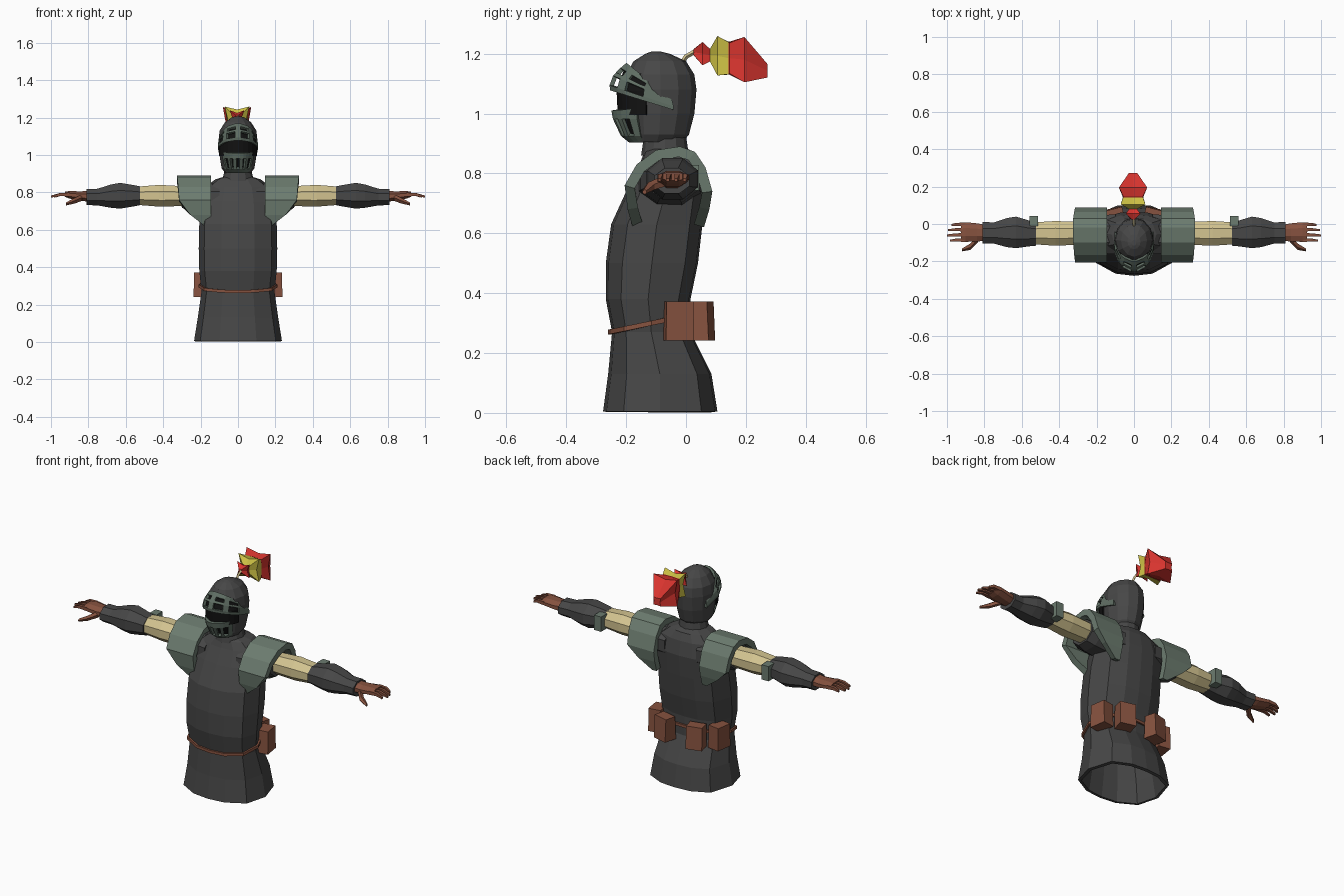
import bpy, bmesh, math
from mathutils import Matrix, Vector


def material(name, rgb):
    m = bpy.data.materials.new(name)
    m.diffuse_color = (*rgb, 1)
    return m


GREY = material("dark grey cloth", (0.062, 0.062, 0.062))
GREEN = material("green steel", (0.15, 0.20, 0.16))
VISOR = material("dark green steel", (0.115, 0.155, 0.125))
BROWN = material("brown leather", (0.24, 0.085, 0.05))
TAN = material("tan sleeve", (0.65, 0.55, 0.28))
RED = material("red feather", (0.70, 0.035, 0.028))
YELLOW = material("yellow feather", (0.62, 0.54, 0.06))
BLACK = material("black void", (0.006, 0.006, 0.006))


def finish(name, bm, mats, thick=0, offset=-1, recalc=True):
    if recalc:
        bmesh.ops.recalc_face_normals(bm, faces=bm.faces)
    me = bpy.data.meshes.new(name)
    bm.to_mesh(me)
    bm.free()
    for m in mats:
        me.materials.append(m)
    ob = bpy.data.objects.new(name, me)
    bpy.context.collection.objects.link(ob)
    if thick:
        mod = ob.modifiers.new("thickness", 'SOLIDIFY')
        mod.thickness, mod.offset = thick, offset
    return ob


def loft(name, rings, mats, caps=(True, True), seg_mats=None, thick=0):
    """Skin closed rings of points, with one optional material per segment."""
    bm = bmesh.new()
    vs = [[bm.verts.new(p) for p in r] for r in rings]
    n = len(rings[0])
    for i in range(len(vs) - 1):
        for j in range(n):
            k = (j + 1) % n
            f = bm.faces.new((vs[i][j], vs[i][k], vs[i + 1][k], vs[i + 1][j]))
            f.material_index = seg_mats[i] if seg_mats else 0
    if caps[0]:
        bm.faces.new(vs[0][::-1])
    if caps[1]:
        f = bm.faces.new(vs[-1])
        f.material_index = seg_mats[-1] if seg_mats else 0
    return finish(name, bm, mats, thick)


HALF = [(0, 0), (0.42, 0.03), (0.86, 0.18), (1, 0.5), (0.82, 0.86), (0.4, 0.98), (0, 1)]
SECTION = HALF + [(-x, t) for x, t in HALF[-2:0:-1]]


def body_ring(z, hw, y0, y1, rise=0):
    return [(x * hw, y0 + t * (y1 - y0), z + rise * t) for x, t in SECTION]


def oval(z, hw, y0, y1, n=12):
    c, r = (y0 + y1) / 2, (y1 - y0) / 2
    return [(hw * math.sin(math.tau * i / n), c - r * math.cos(math.tau * i / n), z)
            for i in range(n)]


def limb(name, s, rows, mat, n=8):
    """Loft along x; rows are (x, y, z, half depth, half height)."""
    a = [math.tau * (i + 0.5) / n for i in range(n)]
    loft(name, [[(s * x, y + hy * math.cos(t) * 1.05, z + hz * math.sin(t) * 1.05)
                 for t in a] for x, y, z, hy, hz in rows], [mat])


def box(name, loc, size, mat, turn=0, taper=1):
    bm = bmesh.new()
    bmesh.ops.create_cube(bm, size=1)
    for v in bm.verts:
        k = taper if v.co.z > 0 else 1
        v.co = Vector((v.co.x * size[0], v.co.y * size[1] * k, v.co.z * size[2]))
    bm.transform(Matrix.Translation(loc) @ Matrix.Rotation(turn, 4, 'Z'))
    return finish(name, bm, [mat])


def face_panel(name, rows, degs, mat, thick, holes=False):
    """Curved plate round the face; rows are (z, rx, ry, drop). Odd cells become windows."""
    bm = bmesh.new()
    vs = []
    for z, rx, ry, drop in rows:
        line = []
        for d in degs:
            t = math.radians(d)
            line.append(bm.verts.new((rx * math.sin(t), -0.1 - ry * math.cos(t),
                                      z - drop * (1 - math.cos(t)))))
        vs.append(line)
    for i in range(len(rows) - 1):
        for j in range(len(degs) - 1):
            if not (holes and i % 2 and j % 2):
                bm.faces.new((vs[i][j], vs[i][j + 1], vs[i + 1][j + 1], vs[i + 1][j]))
    return finish(name, bm, [mat], thick, recalc=False)


# Robe, open at the hem
loft("robe", [body_ring(*r) for r in [
    (0.005, 0.235, -0.277, 0.105), (0.13, 0.215, -0.26, 0.085), (0.27, 0.195, -0.247, 0.015),
    (0.38, 0.207, -0.268, 0.015), (0.50, 0.21, -0.268, 0.04), (0.63, 0.207, -0.25, 0.055),
    (0.75, 0.2, -0.195, 0.065), (0.83, 0.175, -0.155, 0.05), (0.87, 0.12, -0.14, 0.03),
    (0.885, 0.07, -0.13, 0.0)]], [GREY], (False, True), thick=0.018)

# Belt, tilted up toward the back
rows = [(0.262, 0.2), (0.262, 0.21), (0.278, 0.21), (0.278, 0.2), (0.262, 0.2)]
loft("belt", [body_ring(z, w, -0.05 - w, w - 0.18, 0.06) for z, w in rows], [BROWN], (False, False))

# Neck and helmet cowl
loft("neck", [oval(0.86, 0.085, -0.15, 0.01), oval(0.925, 0.07, -0.14, 0.0)], [GREY])
loft("helmet", [oval(*r) for r in [
    (0.905, 0.07, -0.185, -0.01), (0.93, 0.088, -0.19, 0.01), (1.0, 0.099, -0.2, 0.028),
    (1.08, 0.104, -0.205, 0.035), (1.13, 0.098, -0.2, 0.028), (1.175, 0.07, -0.175, 0.0),
    (1.2, 0.035, -0.135, -0.055), (1.207, 0.012, -0.115, -0.085)]], [GREY])

# Dark face opening, visor frame and mouth guard
face_panel("face_opening", [(0.995, 0.104, 0.128, 0), (1.075, 0.105, 0.132, 0),
                            (1.15, 0.088, 0.106, 0.03)],
           list(range(-75, 76, 15)), BLACK, 0.008)
face_panel("mouth_opening", [(0.915, 0.07, 0.092, 0), (0.998, 0.1, 0.128, 0)],
           list(range(-55, 56, 11)), BLACK, 0.008)
face_panel("visor", [(1.078, 0.112, 0.155, 0.048), (1.095, 0.112, 0.157, 0.052),
                     (1.127, 0.108, 0.145, 0.062), (1.138, 0.104, 0.135, 0.066),
                     (1.153, 0.099, 0.12, 0.072), (1.17, 0.093, 0.1, 0.08)],
           [-112, -74, -48, -34, -8, 8, 34, 48, 74, 112], VISOR, 0.015, True)
face_panel("mouth_guard", [(0.903, 0.06, 0.09, 0), (0.925, 0.078, 0.118, 0),
                           (0.982, 0.092, 0.145, 0), (1.01, 0.095, 0.15, -0.01)],
           [-64, -52, -38, -28, -18, -6, 6, 18, 28, 38, 52, 64], VISOR, 0.015, True)

# Plume on a thin stem
stem = [(-0.02, 1.16), (0.0, 1.19), (0.035, 1.21)]
loft("plume_stem", [[(0.007 * math.cos(t), y - 0.005 * math.sin(t), z + 0.006 * math.sin(t))
                     for t in (0, 1.57, 3.14, 4.71)] for y, z in stem], [TAN])


def star(y, z, tip, valley):
    return [((valley if i % 2 else tip) * math.cos(math.pi * (i + 1) / 4) - 0.005, y,
             z + (valley if i % 2 else tip) * math.sin(math.pi * (i + 1) / 4)) for i in range(8)]


loft("plume", [star(*r) for r in [
    (0.025, 1.205, 0.012, 0.01), (0.055, 1.2, 0.055, 0.025), (0.08, 1.195, 0.03, 0.02),
    (0.105, 1.193, 0.093, 0.05), (0.142, 1.185, 0.076, 0.055), (0.145, 1.185, 0.072, 0.055),
    (0.195, 1.18, 0.107, 0.062), (0.272, 1.143, 0.032, 0.02)]],
    [RED, YELLOW], seg_mats=[0, 0, 1, 1, 0, 0, 0])

# Pauldron arch: y, z, and x of the outer edge
ARCH = [(-0.175, 0.61, 0.165), (-0.195, 0.68, 0.255), (-0.205, 0.76, 0.315),
        (-0.165, 0.83, 0.32), (-0.1, 0.878, 0.325), (-0.02, 0.89, 0.325), (0.03, 0.872, 0.325),
        (0.065, 0.82, 0.32), (0.088, 0.74, 0.315), (0.078, 0.68, 0.255), (0.06, 0.62, 0.175)]

for s, side in ((1, "left"), (-1, "right")):
    bm = bmesh.new()
    inner = [bm.verts.new((s * 0.145, y, z)) for y, z, x in ARCH]
    outer = [bm.verts.new((s * x, y, z)) for y, z, x in ARCH]
    for i in range(len(ARCH) - 1):
        q = (inner[i], outer[i], outer[i + 1], inner[i + 1])
        bm.faces.new(q if s > 0 else q[::-1])
    finish(side + "_pauldron", bm, [GREEN], 0.035, recalc=False)

    # Sleeve, forearm guard and elbow plate
    limb(side + "_shoulder", s, [(0.1, -0.055, 0.77, 0.11, 0.085),
                                 (0.25, -0.055, 0.775, 0.1, 0.075),
                                 (0.3, -0.055, 0.78, 0.08, 0.065)], GREY)
    limb(side + "_upper_arm", s, [(0.28, -0.05, 0.78, 0.062, 0.054),
                                  (0.42, -0.05, 0.782, 0.068, 0.06),
                                  (0.54, -0.05, 0.782, 0.06, 0.05)], TAN)
    limb(side + "_forearm", s, [(0.525, -0.052, 0.782, 0.066, 0.052),
                                (0.565, -0.05, 0.782, 0.072, 0.06),
                                (0.63, -0.045, 0.782, 0.087, 0.071),
                                (0.68, -0.046, 0.78, 0.08, 0.064),
                                (0.75, -0.048, 0.775, 0.058, 0.046),
                                (0.81, -0.047, 0.775, 0.06, 0.044)], GREY)
    box(side + "_elbow_plate", (s * 0.535, 0.016, 0.785), (0.045, 0.055, 0.085), GREEN)

    # Gloved hand
    limb(side + "_palm", s, [(0.8, -0.047, 0.78, 0.045, 0.03), (0.84, -0.045, 0.78, 0.05, 0.026),
                             (0.9, -0.043, 0.787, 0.054, 0.021),
                             (0.925, -0.043, 0.79, 0.048, 0.014)], BROWN)
    for i, tip in enumerate((0.975, 0.995, 1.0, 0.985)):
        y = -0.002 - 0.028 * i
        limb(f"{side}_finger_{i + 1}", s, [(0.9, y, 0.788, 0.013, 0.014),
                                           (0.95, y, 0.789, 0.011, 0.011),
                                           (tip, y - 0.003, 0.778, 0.007, 0.007)], BROWN, 4)
    limb(side + "_thumb", s, [(0.835, -0.075, 0.772, 0.022, 0.018),
                              (0.875, -0.12, 0.755, 0.018, 0.015),
                              (0.92, -0.138, 0.738, 0.008, 0.008)], BROWN, 5)

    # Belt pouches
    box(side + "_hip_pouch", (s * 0.195, -0.025, 0.307), (0.07, 0.095, 0.13), BROWN, s * 0.15, 0.95)
    box(side + "_back_pouch", (s * 0.1, 0.05, 0.307), (0.09, 0.075, 0.13), BROWN, s * -0.25, 0.85)
